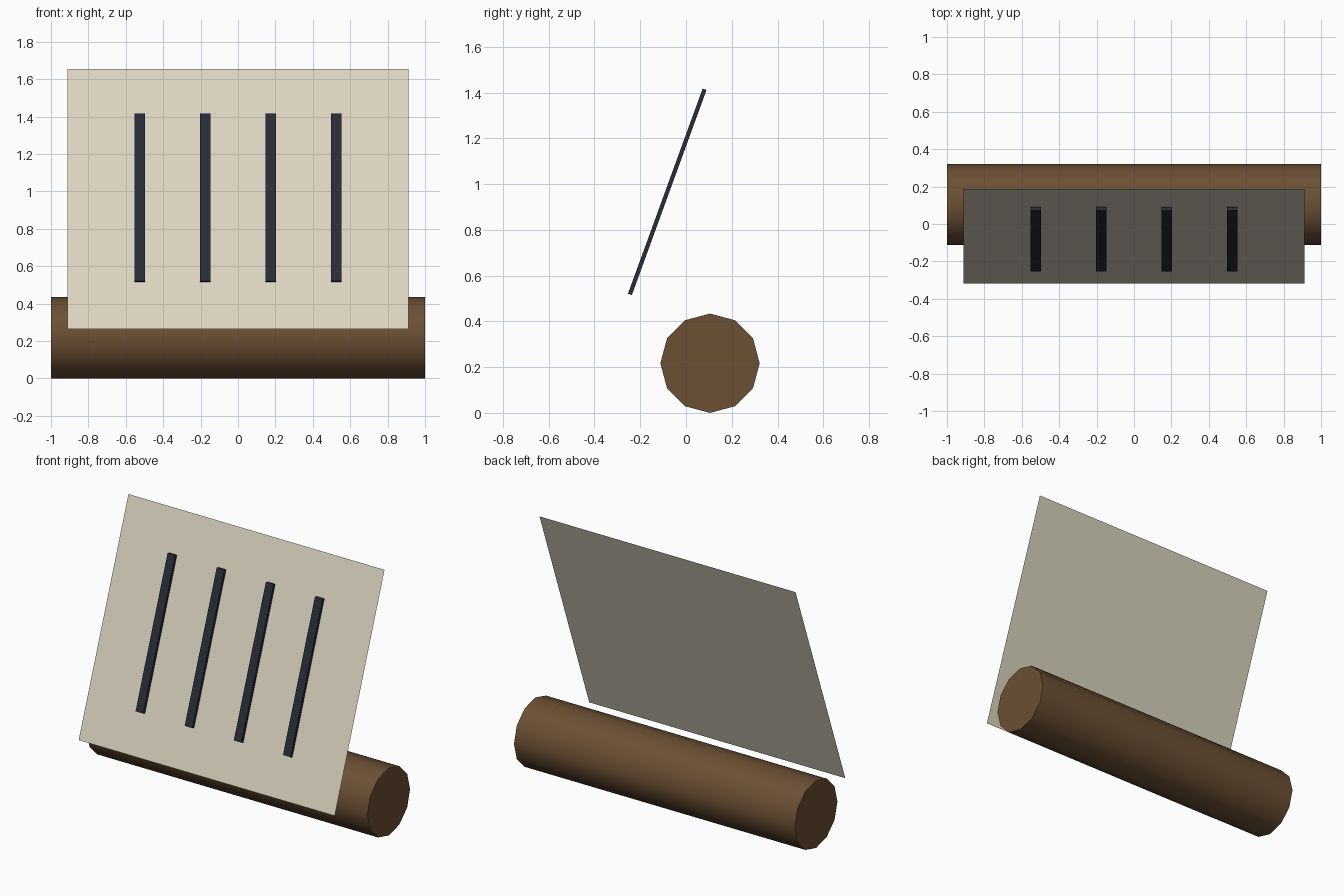
import bpy
from math import radians, sin, cos
from mathutils import Vector

if "Cube" in bpy.data.objects:
    bpy.data.objects.remove(bpy.data.objects["Cube"])

TILT = radians(-20)
NORMAL = Vector((0, -cos(TILT), -sin(TILT)))   # front-facing normal of the leaning sheet
CENTRE = Vector((0, -0.065, 0.96))


def material(name, rgb):
    m = bpy.data.materials.new(name)
    m.diffuse_color = (*rgb, 1)
    m.use_nodes = True
    m.node_tree.nodes["Principled BSDF"].inputs["Base Color"].default_value = m.diffuse_color
    return m


def finish(name, mat):
    ob = bpy.context.object
    ob.name = name
    ob.data.materials.append(mat)
    return ob


wood = material("wood", (0.15, 0.08, 0.035))
cream = material("cream", (0.72, 0.67, 0.53))
ink = material("ink", (0.02, 0.025, 0.037))

# Twelve-sided log lying along x
bpy.ops.mesh.primitive_cylinder_add(vertices=12, radius=0.217, depth=2,
                                    location=(0, 0.105, 0.217),
                                    rotation=(0, radians(90), 0))
finish("log", wood)
bpy.ops.object.shade_smooth_by_angle(angle=radians(40))

# Leaning sheet, a single plane without thickness
bpy.ops.mesh.primitive_plane_add(size=1, location=CENTRE,
                                 rotation=(radians(90) + TILT, 0, 0))
finish("sheet", cream).scale = (1.824, 1.48, 1)

# Four thin bars just in front of the sheet
for i in range(4):
    pos = CENTRE + NORMAL * 0.018 + Vector((-0.525 + 0.35 * i, 0, 0))
    bpy.ops.mesh.primitive_cube_add(size=1, location=pos, rotation=(TILT, 0, 0))
    finish(f"bar_{i + 1}", ink).scale = (0.055, 0.018, 0.954)
